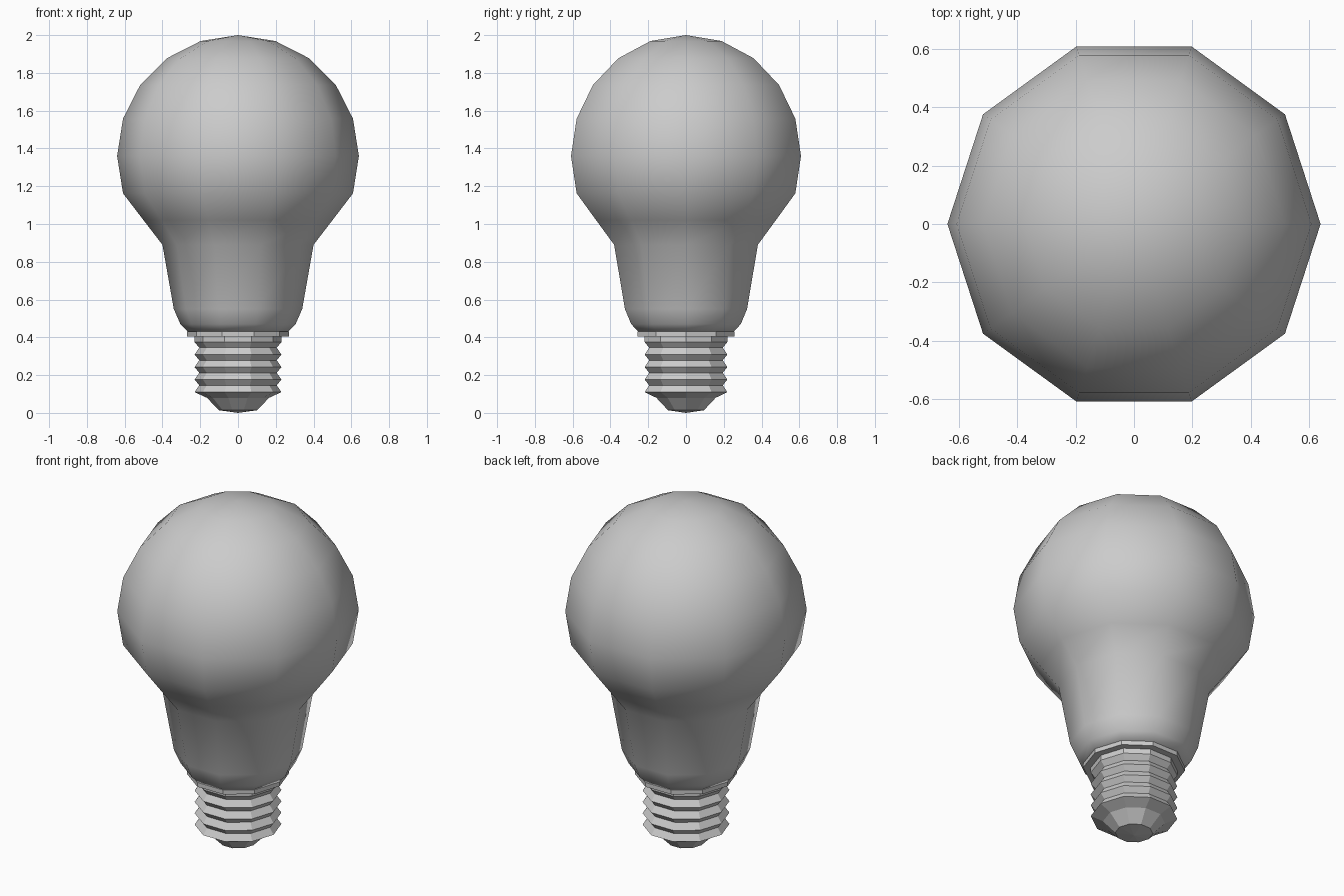
import bpy, bmesh
from math import sin, cos, pi, radians

if "Cube" in bpy.data.objects:
    bpy.data.objects.remove(bpy.data.objects["Cube"])

SIDES = 10


def lathe(name, profile, smooth_angle=None):
    """Revolve a (radius, z) profile, listed bottom to top, around z."""
    bm = bmesh.new()
    rings = []
    for r, z in profile:
        n = SIDES if r > 0 else 1
        rings.append([bm.verts.new((r * cos(2 * pi * i / SIDES),
                                    r * sin(2 * pi * i / SIDES), z)) for i in range(n)])
    for a, b in zip(rings, rings[1:]):
        for i in range(SIDES):
            j = (i + 1) % SIDES
            if len(a) == 1:
                bm.faces.new((a[0], b[j], b[i]))
            elif len(b) == 1:
                bm.faces.new((a[i], a[j], b[0]))
            else:
                bm.faces.new((a[i], a[j], b[j], b[i]))
    mesh = bpy.data.meshes.new(name)
    bm.to_mesh(mesh)
    bm.free()
    obj = bpy.data.objects.new(name, mesh)
    bpy.context.collection.objects.link(obj)
    if smooth_angle:
        bpy.context.view_layer.objects.active = obj
        obj.select_set(True)
        bpy.ops.object.shade_smooth_by_angle(angle=radians(smooth_angle))
        obj.select_set(False)
    return obj


# Glass: tapered neck flowing into a round globe
neck = [(0, 0.43), (0.265, 0.43), (0.305, 0.47), (0.34, 0.55), (0.40, 0.89), (0.50, 1.02)]
globe = [(0.64 * cos(radians(a)), 1.36 + 0.64 * sin(radians(a))) for a in range(-18, 90, 18)]
lathe("glass_bulb", neck + globe + [(0, 2.0)], 60)

# Collar between glass and screw cap
lathe("collar", [(0, 0.405), (0.27, 0.405), (0.27, 0.43), (0, 0.43)])

# Screw cap: zigzag thread ridges under a short straight band
thread = [(0, 0.11)]
for i in range(4):
    z = 0.11 + i * 0.0663
    thread += [(0.23, z), (0.205, z + 0.036)]
thread += [(0.23, 0.375), (0.23, 0.405), (0, 0.405)]
lathe("screw_cap", thread)

# Bottom contact: stepped cone with a slightly domed tip
lathe("contact_base", [(0, 0.0), (0.10, 0.014), (0.165, 0.08), (0.23, 0.11), (0, 0.11)])
